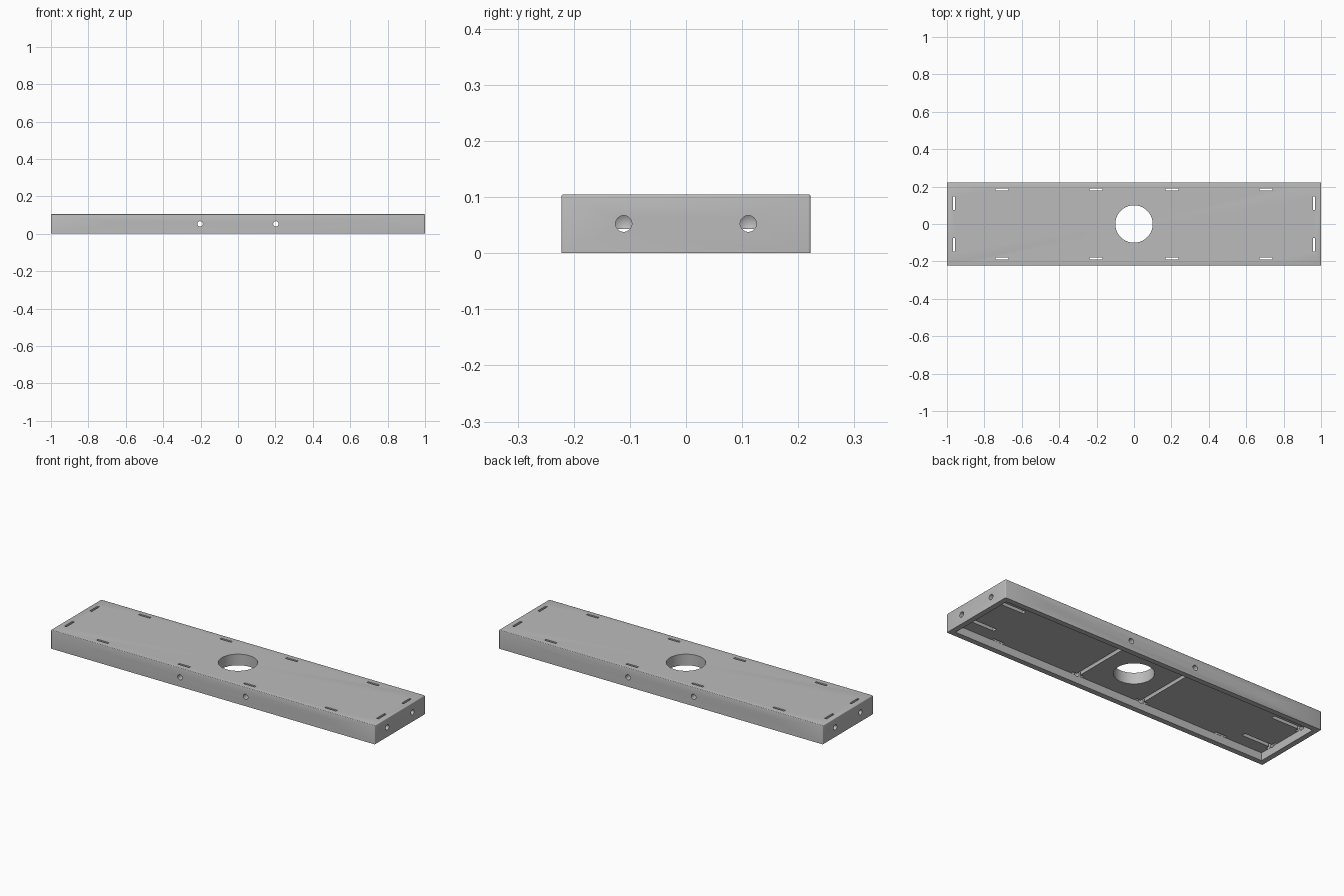
import bpy, bmesh, math
from mathutils import Matrix, Vector

cube = bpy.data.objects.get("Cube")
if cube:
    bpy.data.objects.remove(cube, do_unlink=True)

LENGTH, WIDTH, HEIGHT = 2.0, 0.444, 0.105
WALL, CEILING = 0.03, 0.043
BORE_R, BORE_Z = 0.0145, 0.0525
HX, HY = LENGTH / 2, WIDTH / 2

grey = bpy.data.materials.new("plain grey")
grey.use_nodes = True
color = (0.5, 0.5, 0.5, 1)
grey.diffuse_color = color
grey.node_tree.nodes["Principled BSDF"].inputs["Base Color"].default_value = color


def add_object(name, bm):
    bmesh.ops.recalc_face_normals(bm, faces=bm.faces)
    mesh = bpy.data.meshes.new(name)
    bm.to_mesh(mesh)
    bm.free()
    mesh.materials.append(grey)
    obj = bpy.data.objects.new(name, mesh)
    bpy.context.collection.objects.link(obj)
    return obj


def box(center, size):
    bm = bmesh.new()
    bmesh.ops.create_cube(bm, size=1, matrix=Matrix.Translation(center) @ Matrix.Diagonal((*size, 1)))
    return bm


def rod(start, end, radius, segments=32, tip=0):
    """Cylinder between two points, with an optional drill point at the end."""
    start, end = Vector(start), Vector(end)
    axis = end - start
    bm = bmesh.new()
    bmesh.ops.create_cone(bm, cap_ends=True, cap_tris=tip > 0, segments=segments,
                          radius1=radius, radius2=radius, depth=axis.length)
    for v in bm.verts:
        if v.co.xy.length < radius / 2 and v.co.z > 0:
            v.co.z += tip
    turn = axis.to_track_quat('Z', 'Y').to_matrix().to_4x4()
    bm.transform(Matrix.Translation((start + end) / 2) @ turn)
    return bm


def cut(target, bm):
    cutter = add_object("cutter", bm)
    cutter.hide_render = True
    mod = target.modifiers.new("cut", 'BOOLEAN')
    mod.operation, mod.solver, mod.object = 'DIFFERENCE', 'EXACT', cutter
    bpy.ops.object.modifier_apply(modifier=mod.name)
    bpy.data.objects.remove(cutter, do_unlink=True)


# Outer block, softened on the vertical and top edges
bm = box((0, 0, HEIGHT / 2), (LENGTH, WIDTH, HEIGHT))
soft = [e for e in bm.edges if any(v.co.z > HEIGHT / 2 for v in e.verts)]
bmesh.ops.bevel(bm, geom=soft, offset=0.004, segments=3, profile=0.5, affect='EDGES')
cover = add_object("cover_plate", bm)
bpy.ops.object.select_all(action='DESELECT')
bpy.context.view_layer.objects.active = cover
cover.select_set(True)

# Open underside and centre opening
cut(cover, box((0, 0, CEILING - 0.1), (LENGTH - 2 * WALL, WIDTH - 2 * WALL, 0.2)))
cut(cover, rod((0, 0, -0.1), (0, 0, 0.2), 0.1, 64))

# Cross bores, running the full width and grooving the ceiling
slot_offset, slot_width, slot_length = 0.037, 0.012, 0.07
slot_z = 0.125
for x in (-0.705, -0.2025, 0.2025, 0.705):
    cut(cover, rod((x, -0.3, BORE_Z), (x, 0.3, BORE_Z), BORE_R))
    # Nut slots behind the long walls
    for side in (-1, 1):
        cut(cover, box((x, side * (HY - slot_offset), slot_z), (slot_length, slot_width, 0.2)))

# Blind end bores with a drill point, and their nut slots
for side in (-1, 1):
    for y in (-0.111, 0.111):
        cut(cover, rod((side * 1.1, y, BORE_Z), (side * 0.79, y, BORE_Z), BORE_R, tip=0.009))
        cut(cover, box((side * (HX - slot_offset), y, slot_z), (slot_width, slot_length, 0.2)))

bpy.ops.object.shade_smooth_by_angle(angle=math.radians(35))
